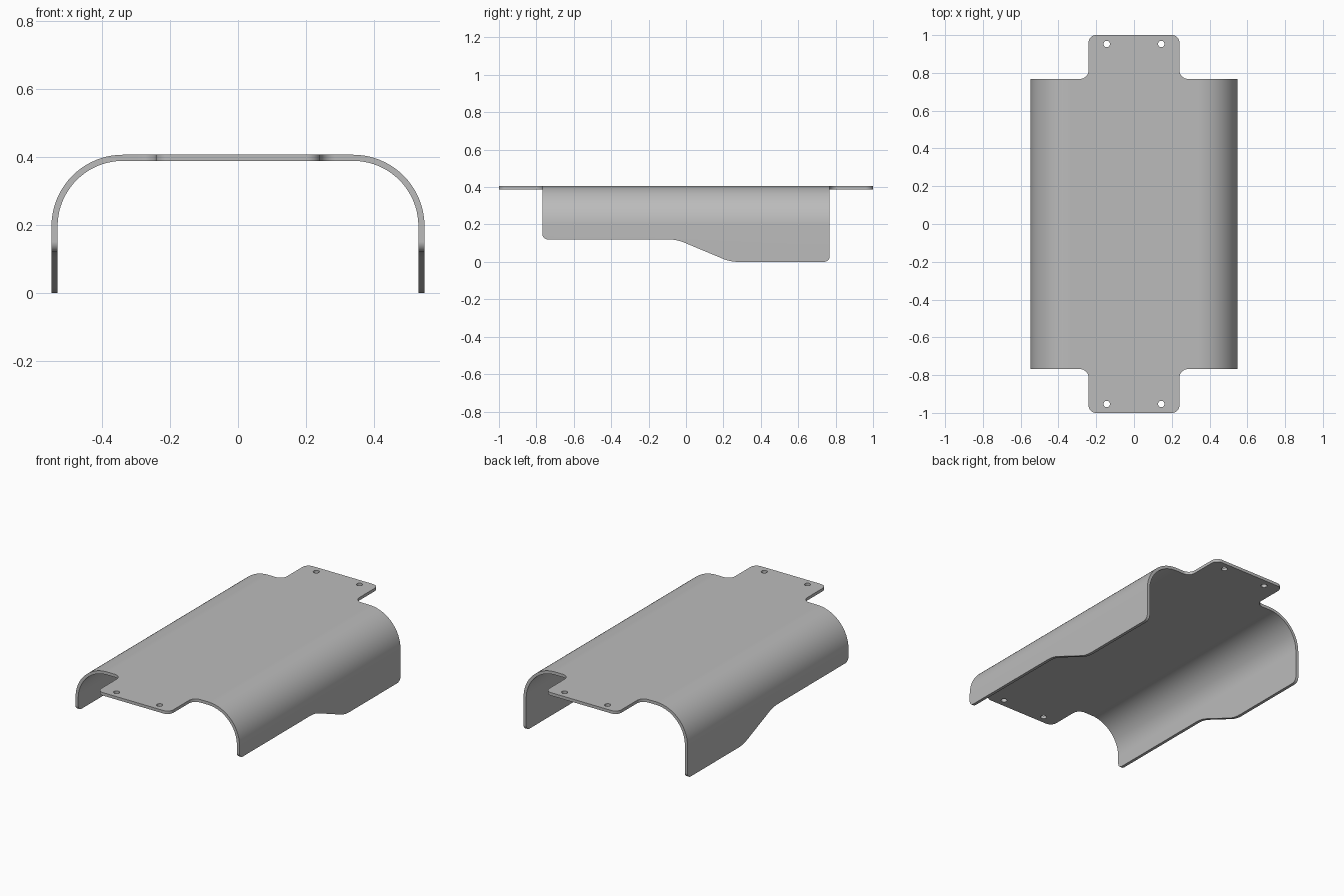
import bpy
import bmesh
import math
from mathutils import Vector

cube = bpy.data.objects.get("Cube")
if cube:
    bpy.data.objects.remove(cube, do_unlink=True)

HEIGHT, WIDTH, THICK, BEND = 0.406, 0.548, 0.018, 0.21
BODY, TAB = 0.768, 0.241


def rounded(points, steps=8):
    """Outline from (a, b, radius) corners, each filleted by its radius."""
    out = []
    for i, (a, b, r) in enumerate(points):
        p = Vector((a, b))
        if r == 0:
            out.append(p)
            continue
        u = (Vector(points[i - 1][:2]) - p).normalized()
        v = (Vector(points[(i + 1) % len(points)][:2]) - p).normalized()
        half = u.angle(v) / 2
        mid = (u + v).normalized()
        centre = p + mid * (r / math.sin(half))
        start = p + u * (r / math.tan(half)) - centre
        end = p + v * (r / math.tan(half)) - centre
        sweep = math.pi - 2 * half
        for k in range(steps + 1):
            t = k / steps
            out.append(centre + (start * math.sin((1 - t) * sweep)
                                 + end * math.sin(t * sweep)) / math.sin(sweep))
    return out


def prism(name, outline, axis, low, high):
    """Extrude a 2D outline along the given axis."""
    place = {"x": lambda p, d: (d, p.x, p.y),
             "y": lambda p, d: (p.x, d, p.y),
             "z": lambda p, d: (p.x, p.y, d)}[axis]
    bm = bmesh.new()
    face = bm.faces.new([bm.verts.new(place(p, low)) for p in outline])
    ext = bmesh.ops.extrude_face_region(bm, geom=[face])
    moved = [g for g in ext["geom"] if isinstance(g, bmesh.types.BMVert)]
    shift = Vector(place(Vector((0, 0)), high - low))
    bmesh.ops.translate(bm, verts=moved, vec=shift)
    bmesh.ops.recalc_face_normals(bm, faces=bm.faces)
    mesh = bpy.data.meshes.new(name)
    bm.to_mesh(mesh)
    bm.free()
    obj = bpy.data.objects.new(name, mesh)
    bpy.context.collection.objects.link(obj)
    return obj


def cut(target, cutter, operation):
    """Apply a boolean and drop the cutter."""
    cutter.hide_render = True
    mod = target.modifiers.new("cut", "BOOLEAN")
    mod.operation, mod.solver, mod.object = operation, "EXACT", cutter
    bpy.context.view_layer.objects.active = target
    bpy.ops.object.modifier_apply(modifier=mod.name)
    bpy.data.objects.remove(cutter, do_unlink=True)


# Bent sheet: U section running front to back
w, h, t = WIDTH, HEIGHT, THICK
section = rounded([(-w, -0.1, 0), (-w, h, BEND), (w, h, BEND), (w, -0.1, 0),
                   (w - t, -0.1, 0), (w - t, h - t, BEND - t),
                   (t - w, h - t, BEND - t), (t - w, -0.1, 0)], 20)
cover = prism("bent_cover", section, "y", -1.2, 1.2)

# Side trim: stepped lower edge, deeper toward the back
side = rounded([(-BODY, 0.2, 0), (-BODY, 0.12, 0.03), (-0.05, 0.12, 0.22),
                (0.237, 0, 0.22), (BODY, 0, 0.03), (BODY, 0.08, 0),
                (1.3, 0.3, 0), (1.3, 0.6, 0), (-1.3, 0.6, 0), (-1.3, 0.3, 0)])
cut(cover, prism("side_trim", side, "x", -1, 1), "INTERSECT")

# Plan trim: wide body with a narrow rounded tab at each end
quarter = [(0.7, BODY, 0), (TAB, BODY, 0.045), (TAB, 1, 0.04)]
right = quarter + [(x, -y, r) for x, y, r in reversed(quarter)]
left = [(-x, -y, r) for x, y, r in right]
plan = right[:3] + left[3:][::1]
plan = (quarter + [(-x, y, r) for x, y, r in reversed(quarter)]
        + [(-x, -y, r) for x, y, r in quarter]
        + [(x, -y, r) for x, y, r in reversed(quarter)])
cut(cover, prism("plan_trim", rounded(plan), "z", -0.5, 1), "INTERSECT")

# Mounting holes in the tabs
for x in (-0.144, 0.144):
    for y in (-0.953, 0.953):
        ring = [Vector((x + 0.017 * math.cos(a), y + 0.017 * math.sin(a)))
                for a in (k * math.tau / 24 for k in range(24))]
        cut(cover, prism("hole", ring, "z", 0.3, 0.5), "DIFFERENCE")

# Plain grey metal
grey = bpy.data.materials.new("grey_metal")
grey.use_nodes = True
colour = (0.5, 0.5, 0.5, 1)
grey.diffuse_color = colour
grey.node_tree.nodes["Principled BSDF"].inputs["Base Color"].default_value = colour
cover.data.materials.clear()
cover.data.materials.append(grey)

# Smooth bends, crisp sheet edges
bpy.ops.object.select_all(action="DESELECT")
cover.select_set(True)
bpy.context.view_layer.objects.active = cover
bpy.ops.object.shade_smooth_by_angle(angle=math.radians(30))
normals = cover.modifiers.new("flat_panels", "WEIGHTED_NORMAL")
normals.keep_sharp = True
